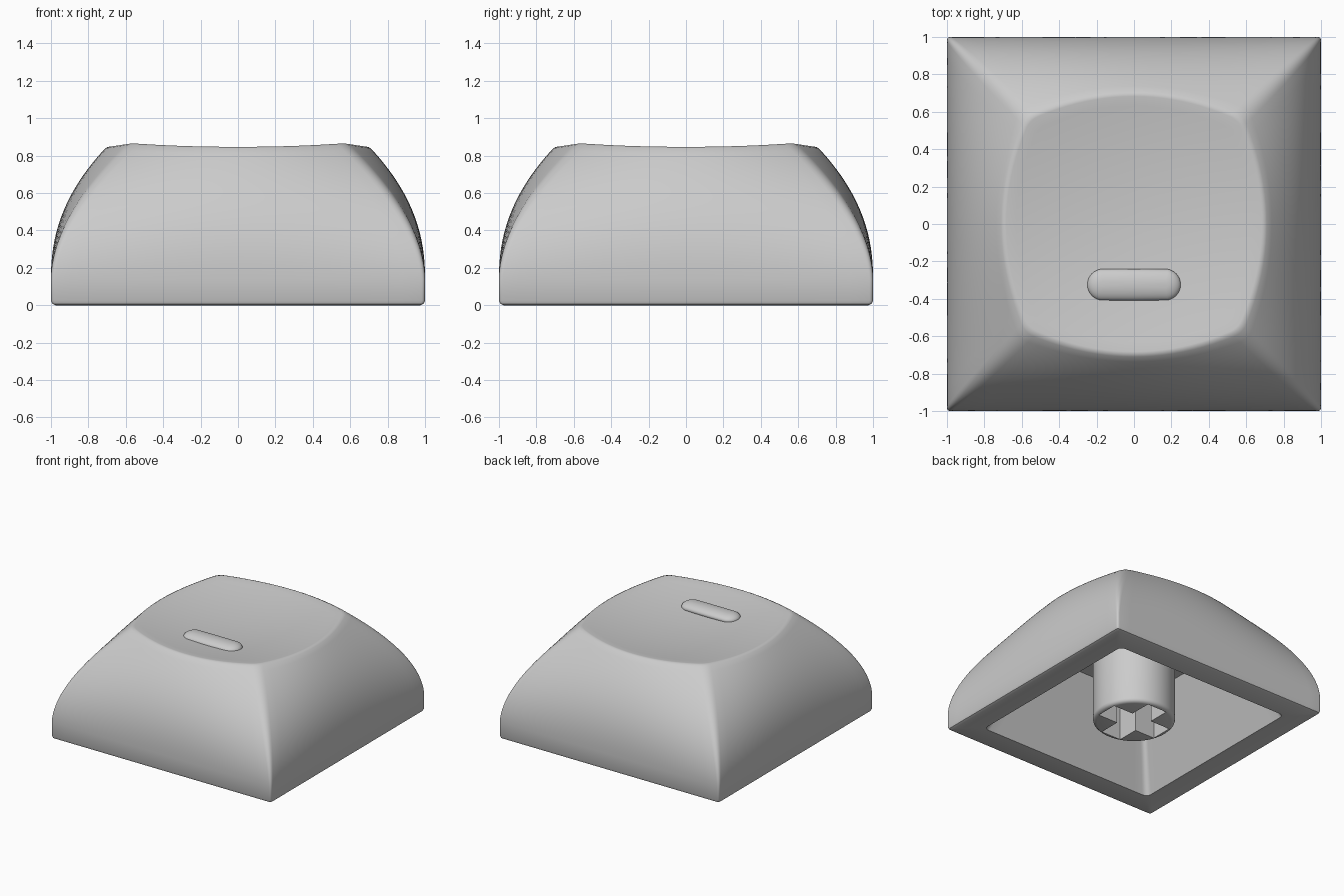
import bpy, bmesh
from math import radians
from mathutils import Matrix

if "Cube" in bpy.data.objects:
    bpy.data.objects.remove(bpy.data.objects["Cube"])


def dish(x, y):
    return 0.79 + 0.122 * (x * x + y * y)


def outline(c, m, u0, n=20, k=5):
    """Square loop: corners at c, side middles bulging to m, corners rounded from u0."""
    side = lambda u: (c * u, -(m - (m - c) * u * u))
    pts = [side(u0 * (2 * i / n - 1)) for i in range(n + 1)]
    a, b = pts[-1], (-pts[0][1], pts[0][0])
    for i in range(1, k):
        t = i / k
        w = ((1 - t) ** 2, 2 * t * (1 - t), t * t)
        pts.append((w[0] * a[0] + w[1] * c + w[2] * b[0],
                    w[0] * a[1] - w[1] * c + w[2] * b[1]))
    loop = []
    for _ in range(4):
        loop += pts
        pts = [(-y, x) for x, y in pts]
    return loop


def flat(c, z, u0=0.97):
    return [(x, y, z) for x, y in outline(c, c, u0)]


def finish(name, bm, angle):
    bmesh.ops.recalc_face_normals(bm, faces=bm.faces)
    me = bpy.data.meshes.new(name)
    bm.to_mesh(me)
    bm.free()
    ob = bpy.data.objects.new(name, me)
    bpy.context.collection.objects.link(ob)
    smooth(ob, angle)
    return ob


def smooth(ob, angle):
    bpy.ops.object.select_all(action='DESELECT')
    ob.select_set(True)
    bpy.context.view_layer.objects.active = ob
    bpy.ops.object.shade_smooth_by_angle(angle=radians(angle))


# Keycap shell: one loft from cavity ceiling, out under the skirt, up the walls, over the dish
rings = [flat(c, z, 0.94) for c, z in [(0.53, 0.64), (0.62, 0.43), (0.71, 0.21), (0.80, 0.0)]]
rings += [flat(c, z, 0.98) for c, z in [(0.975, 0.0), (0.993, 0.008), (1.0, 0.025)]]
rim = outline(0.57, 0.70, 0.92)
Z0, STEPS = 0.14, 24
for i in range(STEPS + 1):
    t = 0.985 * i / STEPS
    loop = outline(1 - 0.43 * t ** 1.85, 1 - 0.30 * t ** 2.25, 0.98 - 0.06 * t)
    rings.append([(x, y, Z0 + t * (dish(*r) - Z0)) for (x, y), r in zip(loop, rim)])
for s, drop in [(0.993, 0.002), (0.975, 0), (0.9, 0), (0.75, 0), (0.6, 0),
                (0.45, 0), (0.3, 0), (0.15, 0), (0.04, 0)]:
    rings.append([(x * s, y * s, dish(x * s, y * s) - drop) for x, y in rim])

bm = bmesh.new()
loops = [[bm.verts.new(p) for p in r] for r in rings]
for a, b in zip(loops, loops[1:]):
    for i in range(len(a)):
        j = (i + 1) % len(a)
        bm.faces.new((a[i], a[j], b[j], b[i]))
bm.faces.new(loops[0])
bm.faces.new(loops[-1])
finish("keycap_shell", bm, 40)

# Raised homing bar: flattened sphere stretched along x
bm = bmesh.new()
bmesh.ops.create_uvsphere(bm, u_segments=32, v_segments=16, radius=1)
for v in bm.verts:
    shift = 0.165 if v.co.x > 1e-4 else -0.165 if v.co.x < -1e-4 else 0
    v.co = (v.co.x * 0.085 + shift, v.co.y * 0.085 - 0.325, v.co.z * 0.04 + 0.807)
finish("homing_bar", bm, 60)

# Stem post with a chamfered lower rim
bm = bmesh.new()
bmesh.ops.create_cone(bm, cap_ends=True, segments=64, radius1=0.31, radius2=0.31,
                      depth=0.68, matrix=Matrix.Translation((0, 0, 0.34)))
low = [e for e in bm.edges if all(v.co.z < 0.01 for v in e.verts)]
bmesh.ops.bevel(bm, geom=low, offset=0.03, segments=3, profile=0.5, affect='EDGES')
stem = finish("stem", bm, 35)

# Cross-shaped socket cut into the stem
for sx, sy in [(0.54, 0.18), (0.18, 0.54)]:
    bm = bmesh.new()
    bmesh.ops.create_cube(bm, size=1, matrix=Matrix.Translation((0, 0, 0.15))
                          @ Matrix.Diagonal((sx, sy, 0.6, 1)))
    cutter = finish("socket_cutter", bm, 30)
    cutter.hide_render = True
    mod = stem.modifiers.new("socket", 'BOOLEAN')
    mod.operation, mod.solver, mod.object = 'DIFFERENCE', 'EXACT', cutter
    bpy.context.view_layer.objects.active = stem
    bpy.ops.object.modifier_apply(modifier=mod.name)
    bpy.data.objects.remove(cutter)
smooth(stem, 35)
